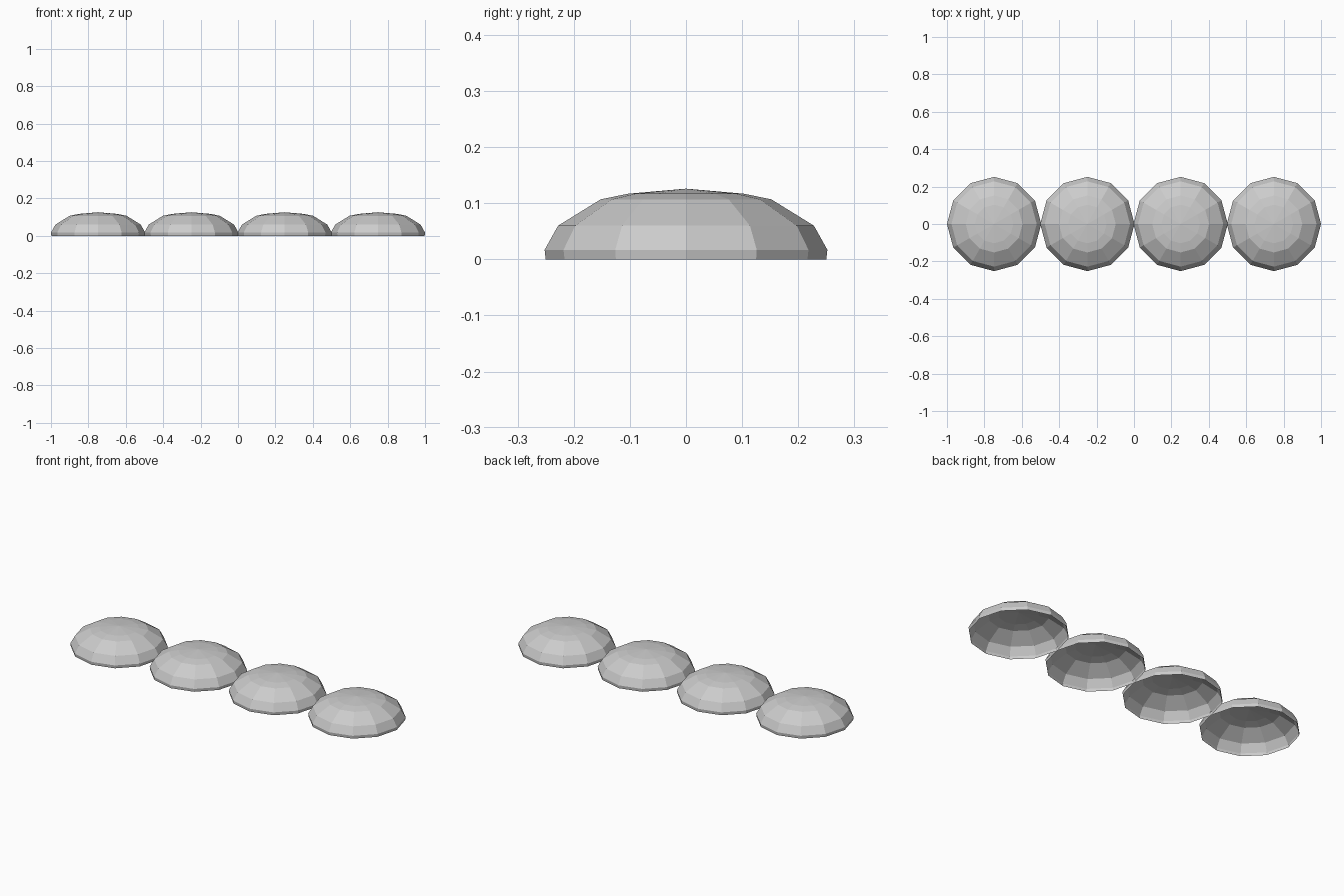
import bpy, bmesh
from math import cos, sin, pi

cube = bpy.data.objects.get("Cube")
if cube:
    bpy.data.objects.remove(cube, do_unlink=True)

grey = bpy.data.materials.new("light grey")
grey.use_nodes = True
color = (0.6, 0.6, 0.6, 1)
grey.diffuse_color = color
grey.node_tree.nodes["Principled BSDF"].inputs["Base Color"].default_value = color

SIDES = 12
RADIUS = 0.252
# (radius, height) from the open rim up to the last ring under the apex
PROFILE = [(0.25, 0), (RADIUS, 0.017), (0.228, 0.06), (0.152, 0.107), (0.103, 0.117)]
APEX = 0.126


def dome_mesh():
    """Open-bottomed faceted dome, lathed from the profile."""
    bm = bmesh.new()
    rings = [[bm.verts.new((r * cos(2 * pi * i / SIDES), r * sin(2 * pi * i / SIDES), z))
              for i in range(SIDES)] for r, z in PROFILE]
    top = bm.verts.new((0, 0, APEX))
    for i in range(SIDES):
        j = (i + 1) % SIDES
        for low, high in zip(rings, rings[1:]):
            bm.faces.new((low[i], low[j], high[j], high[i]))
        bm.faces.new((rings[-1][i], rings[-1][j], top))
    mesh = bpy.data.meshes.new("dome")
    bm.to_mesh(mesh)
    bm.free()
    mesh.materials.append(grey)
    return mesh


# Row of four identical domes touching at their rims
mesh = dome_mesh()
outer = 1 - RADIUS
for n in range(4):
    dome = bpy.data.objects.new(f"dome_{n + 1}", mesh)
    dome.location.x = -outer + n * 2 * outer / 3
    bpy.context.collection.objects.link(dome)
